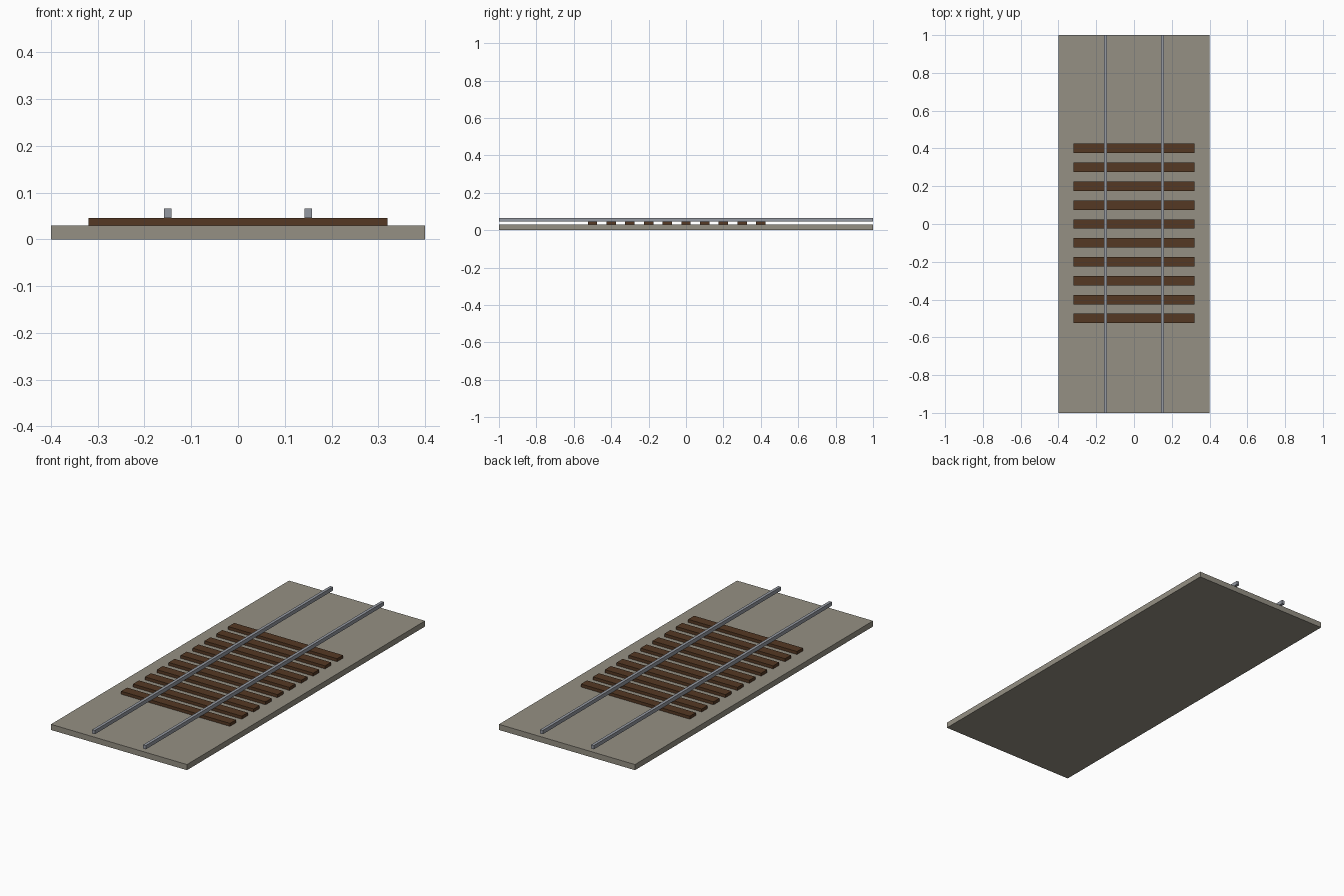
import bpy

cube = bpy.data.objects.get("Cube")
if cube:
    bpy.data.objects.remove(cube, do_unlink=True)


def material(name, rgb):
    mat = bpy.data.materials.new(name)
    mat.use_nodes = True
    mat.diffuse_color = (*rgb, 1)
    mat.node_tree.nodes["Principled BSDF"].inputs["Base Color"].default_value = (*rgb, 1)
    return mat


def box(name, centre, size, mat):
    bpy.ops.mesh.primitive_cube_add(size=1, location=centre)
    obj = bpy.context.object
    obj.name = name
    obj.scale = size
    bpy.ops.object.transform_apply(location=False, rotation=False, scale=True)
    obj.data.materials.append(mat)
    return obj


gravel = material("gravel grey", (0.30, 0.28, 0.23))
timber = material("dark timber", (0.09, 0.04, 0.017))
steel = material("rail steel", (0.30, 0.32, 0.36))

BED_TOP = 0.03
SLEEPER_H = 0.016
RAIL_H = 0.02
LENGTH = 2.0

# Gravel bed
box("ballast_bed", (0, 0, BED_TOP / 2), (0.8, LENGTH, BED_TOP), gravel)

# Evenly spaced sleepers, one spacing short at the back
for i in range(10):
    box(f"sleeper_{i + 1}", (0, -0.5 + 0.1 * i, BED_TOP + SLEEPER_H / 2),
        (0.64, 0.05, SLEEPER_H), timber)

# Pair of rails resting on the sleepers
for side, sign in (("left", 1), ("right", -1)):
    box(f"{side}_rail", (sign * 0.15, 0, BED_TOP + SLEEPER_H + RAIL_H / 2),
        (0.016, LENGTH, RAIL_H), steel)
